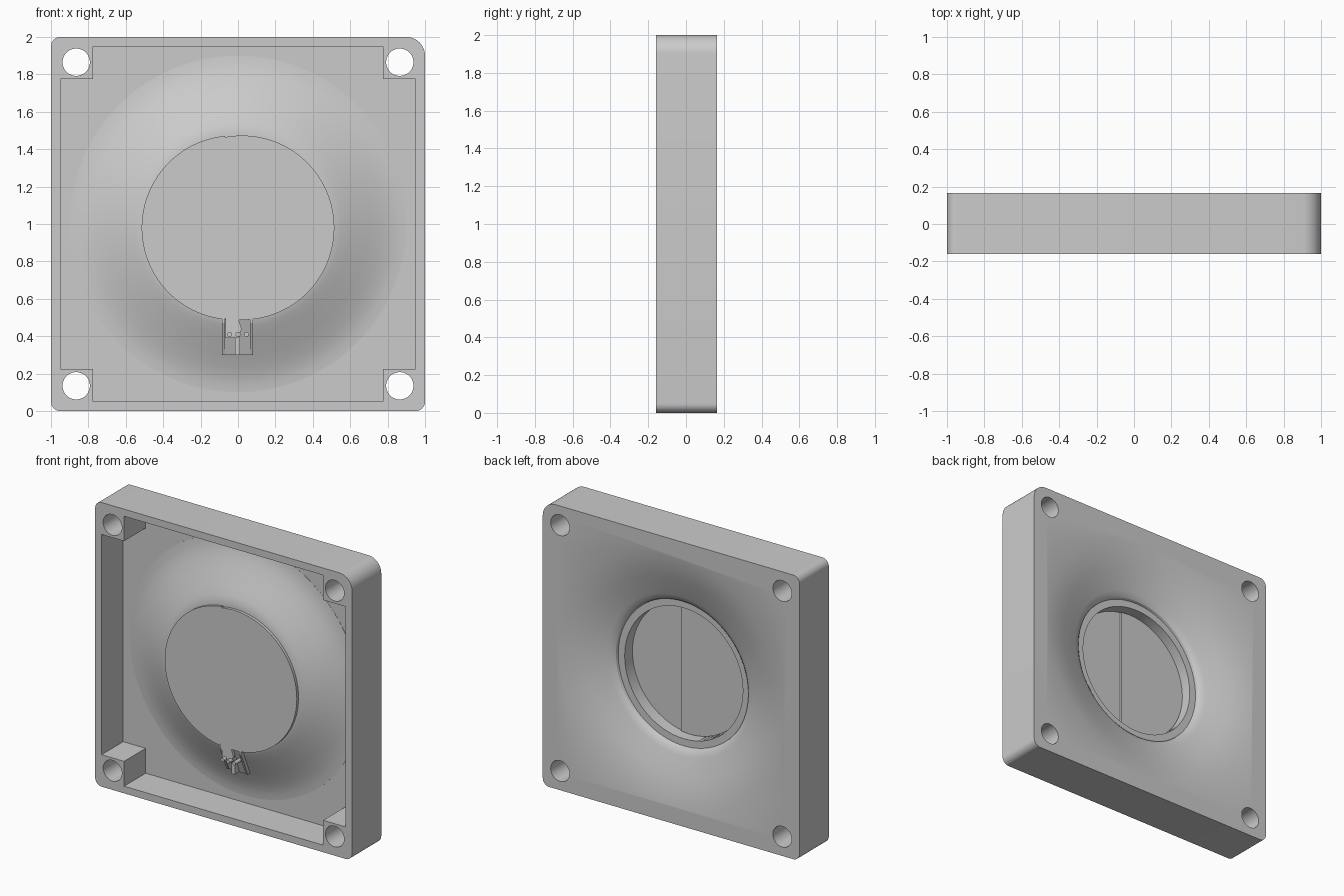
import bpy, bmesh, math
from mathutils import Vector

if "Cube" in bpy.data.objects:
    bpy.data.objects.remove(bpy.data.objects["Cube"])

grey = bpy.data.materials.new("plain grey")
grey.diffuse_color = (0.60, 0.60, 0.60, 1)
grey.use_nodes = True
grey.node_tree.nodes["Principled BSDF"].inputs["Base Color"].default_value = grey.diffuse_color


def make(name, bm):
    bmesh.ops.recalc_face_normals(bm, faces=bm.faces[:])
    me = bpy.data.meshes.new(name)
    bm.to_mesh(me)
    bm.free()
    ob = bpy.data.objects.new(name, me)
    bpy.context.collection.objects.link(ob)
    me.materials.append(grey)
    return ob


def prism(name, pts, y0, y1):
    """Extrude an x/z outline from y0 to y1."""
    bm = bmesh.new()
    f = bm.faces.new([bm.verts.new((x, y0, z)) for x, z in pts])
    r = bmesh.ops.extrude_face_region(bm, geom=[f])
    moved = [v for v in r["geom"] if isinstance(v, bmesh.types.BMVert)]
    bmesh.ops.translate(bm, verts=moved, vec=(0, y1 - y0, 0))
    return make(name, bm)


def side_prism(name, pts, x0, x1):
    """Extrude a y/z outline from x0 to x1."""
    bm = bmesh.new()
    f = bm.faces.new([bm.verts.new((x0, y, z)) for y, z in pts])
    r = bmesh.ops.extrude_face_region(bm, geom=[f])
    moved = [v for v in r["geom"] if isinstance(v, bmesh.types.BMVert)]
    bmesh.ops.translate(bm, verts=moved, vec=(x1 - x0, 0, 0))
    return make(name, bm)


def revolve(name, prof, n=96):
    """Lathe a closed radius/depth profile about the y axis at z = 1."""
    bm = bmesh.new()
    vs = [bm.verts.new((r, y, 1)) for r, y in prof]
    es = [bm.edges.new(p) for p in zip(vs, vs[1:])]
    bmesh.ops.spin(bm, geom=vs + es, cent=(0, 0, 1), axis=(0, 1, 0),
                   angle=2 * math.pi, steps=n, use_duplicate=False)
    bmesh.ops.remove_doubles(bm, verts=bm.verts[:], dist=1e-4)
    return make(name, bm)


def arc(cx, cz, r, a0, a1, n):
    return [(cx + r * math.cos(math.radians(a0 + (a1 - a0) * i / n)),
             cz + r * math.sin(math.radians(a0 + (a1 - a0) * i / n))) for i in range(n + 1)]


def cut(ob, tools):
    for t in tools:
        m = ob.modifiers.new("cut", "BOOLEAN")
        m.operation, m.solver, m.object = "DIFFERENCE", "EXACT", t
    dg = bpy.context.evaluated_depsgraph_get()
    me = bpy.data.meshes.new_from_object(ob.evaluated_get(dg))
    ob.modifiers.clear()
    ob.data = me
    for t in tools:
        bpy.data.objects.remove(t)


def smooth(ob, angle=30):
    bpy.ops.object.select_all(action="DESELECT")
    ob.select_set(True)
    bpy.context.view_layer.objects.active = ob
    bpy.ops.object.shade_smooth_by_angle(angle=math.radians(angle))


# Housing block, with one larger corner radius
outline = (arc(0.9, 1.9, 0.1, 0, 90, 10) + arc(-0.95, 1.95, 0.05, 90, 180, 8)
           + arc(-0.95, 0.05, 0.05, 180, 270, 8) + arc(0.95, 0.05, 0.05, 270, 360, 8))
housing = prism("housing", outline, -0.16, 0.165)

# Front cavity: cross outline leaving corner posts, around a raised cone
a, b = 0.95, 0.775
cross = [(a, b), (b, b), (b, a), (-b, a), (-b, b), (-a, b),
         (-a, -b), (-b, -b), (-b, -a), (b, -a), (b, -b), (a, -b)]
cavity = prism("cavity_cutter", [(x, z + 1) for x, z in cross], -0.3, 0.08)
cone = revolve("cone_form", [(0, 0.15), (0.9, 0.15), (0.9, 0.079), (0.86, 0.075), (0.82, 0.066),
                             (0.77, 0.05), (0.7, 0.02), (0.6, -0.025), (0.55, -0.047),
                             (0.52, -0.057), (0.49, -0.062), (0, -0.062)])
cut(cavity, [cone])

# Rear dish stepping down to a seat ring and a through opening
dish = revolve("dish_cutter", [(0, -0.3), (0.46, -0.3), (0.46, 0.025), (0.51, 0.025),
                               (0.515, 0.042), (0.53, 0.055), (0.56, 0.067), (0.7, 0.112),
                               (0.88, 0.165), (0.92, 0.177), (0.92, 0.3), (0, 0.3)])
holes = [prism("hole_cutter", arc(sx * 0.865, 1 + sz * 0.865, 0.073, 0, 352.5, 47), -0.3, 0.3)
         for sx in (-1, 1) for sz in (-1, 1)]
cut(housing, [cavity, dish] + holes)
smooth(housing)

# Overlapping flap pair closing the opening
R, zc = 0.493, 0.98
t = math.degrees(math.acos(-0.092 / R))
right_flap = prism("right_flap", arc(0.022, zc, R, -t, t, 64), -0.082, -0.062)
t = math.degrees(math.acos(-0.048 / R))
left_flap = prism("left_flap", arc(-0.022, zc, R, 180 - 84.4, 180 + 84.4, 64), -0.079, -0.0615)
t = math.degrees(math.acos(0.07 / 0.455))
lap_flap = prism("left_flap_lap", arc(0, 1, 0.455, t, 360 - t, 64), -0.064, -0.045)
for o in (right_flap, left_flap, lap_flap):
    smooth(o)

# Latch bracket under the flaps: sloped base, two cheeks, tab and pins
side_prism("latch_base", [(0.06, 0.3), (0.0, 0.3), (-0.065, 0.49), (-0.03, 0.52)], -0.085, 0.08)
for s, x in (("left", -0.085), ("right", 0.065)):
    side_prism(s + "_latch_cheek", [(0.03, 0.3), (-0.005, 0.3), (-0.08, 0.47),
                                    (-0.08, 0.5), (-0.03, 0.5)], x, x + 0.015)
prism("flap_tab", [(-0.068, 0.39), (0.0, 0.39), (0.02, 0.44), (0.0, 0.5), (-0.068, 0.5)],
      -0.08, -0.06)
prism("latch_post", [(-0.015, 0.3), (0.01, 0.3), (0.01, 0.4), (-0.015, 0.4)], -0.05, 0.03)
for i, x in enumerate((-0.045, 0.0, 0.045)):
    pin = prism("latch_pin_%d" % (i + 1), arc(x, 0.41, 0.013, 0, 337.5, 15), -0.11, 0.0)
    smooth(pin)
